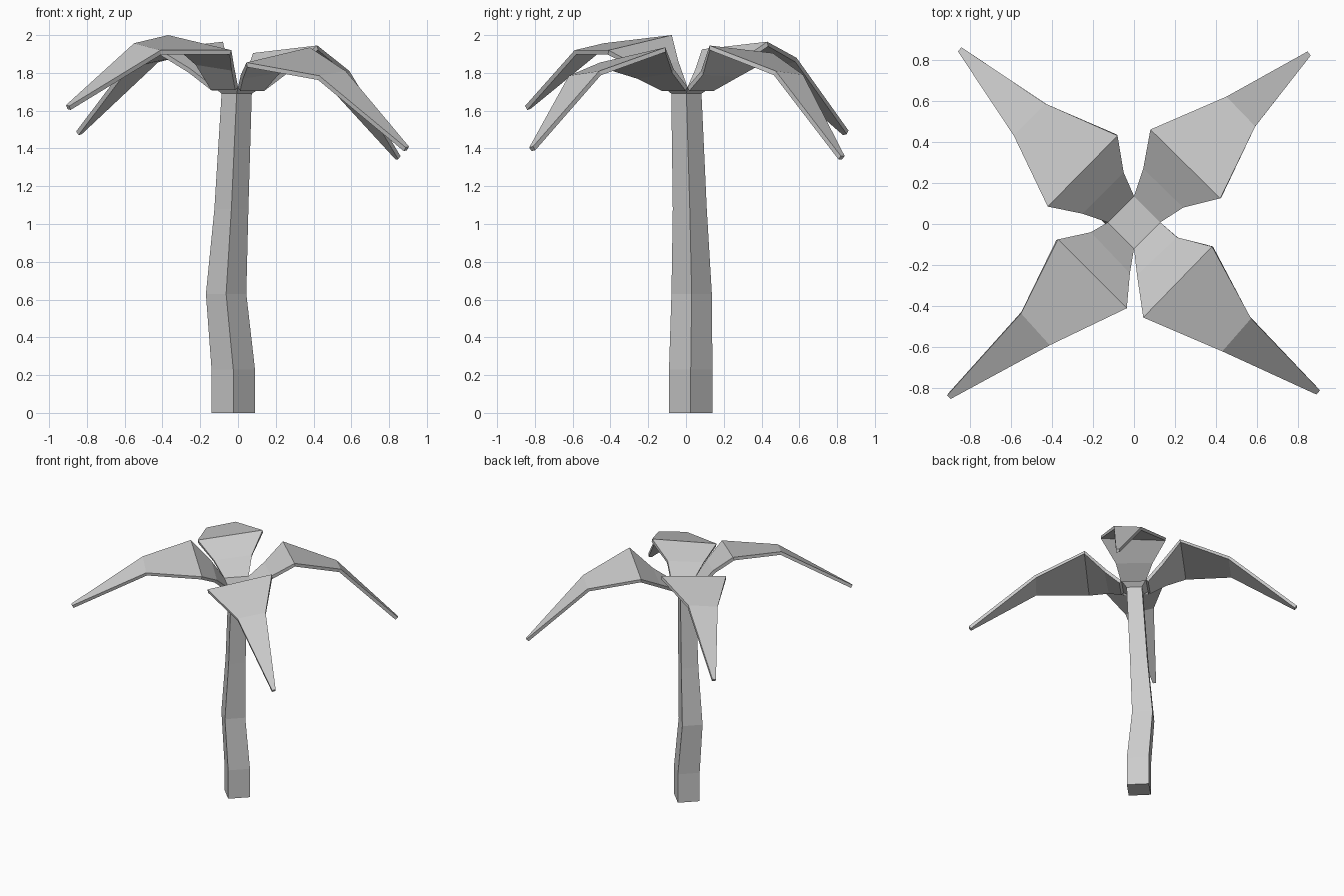
import bpy


def make_object(name, verts, faces):
    mesh = bpy.data.meshes.new(name)
    mesh.from_pydata(verts, [], faces)
    mesh.update()
    obj = bpy.data.objects.new(name, mesh)
    bpy.context.collection.objects.link(obj)
    return obj


# Trunk: diamond rings (centre x, centre y, half diagonal, height), flared at the crown
rings = [(-0.025, 0.025, 0.115, 0), (-0.025, 0.025, 0.115, 0.23),
         (-0.063, 0.03, 0.107, 0.63), (-0.035, 0.02, 0.09, 1.08),
         (-0.007, 0.002, 0.08, 1.69), (0, 0.008, 0.128, 1.725)]
verts = [(x + h * dx, y + h * dy, z) for x, y, h, z in rings
         for dx, dy in ((1, 0), (0, 1), (-1, 0), (0, -1))]
faces = [(4 * r + i, 4 * r + (i + 1) % 4, 4 * r + 4 + (i + 1) % 4, 4 * r + 4 + i)
         for r in range(len(rings) - 1) for i in range(4)]
top = 4 * (len(rings) - 1)
faces += [(3, 2, 1, 0), (top, top + 1, top + 2, top + 3)]
make_object("trunk", verts, faces)

# Leaves: rows from crown to tip, each row gives its clockwise and counterclockwise edge
leaves = {
    "leaf_back_right": [
        ((0.24, 0.08, 1.81), (0.045, 0.27, 1.80)),
        ((0.42, 0.125, 1.945), (0.08, 0.46, 1.905)),
        ((0.59, 0.475, 1.81), (0.45, 0.62, 1.79)),
        ((0.86, 0.82, 1.36), (0.845, 0.84, 1.36))],
    "leaf_back_left": [
        ((-0.05, 0.25, 1.84), (-0.25, 0.05, 1.82)),
        ((-0.08, 0.43, 1.965), (-0.42, 0.085, 1.925)),
        ((-0.43, 0.585, 1.88), (-0.585, 0.43, 1.85)),
        ((-0.84, 0.86, 1.495), (-0.857, 0.84, 1.49))],
    "leaf_front_left": [
        ((-0.21, -0.04, 1.86), (-0.02, -0.24, 1.83)),
        ((-0.37, -0.075, 2.0), (-0.035, -0.41, 1.92)),
        ((-0.55, -0.435, 1.957), (-0.41, -0.59, 1.92)),
        ((-0.91, -0.835, 1.63), (-0.893, -0.852, 1.625))],
    "leaf_front_right": [
        ((0.015, -0.25, 1.79), (0.21, -0.065, 1.82)),
        ((0.045, -0.455, 1.855), (0.38, -0.11, 1.935)),
        ((0.43, -0.62, 1.785), (0.57, -0.46, 1.81)),
        ((0.888, -0.83, 1.405), (0.905, -0.81, 1.41))],
}
corners = verts[top:]
for i, (name, rows) in enumerate(leaves.items()):
    rows = [(corners[i], corners[(i + 1) % 4])] + rows
    points = [p for row in rows for p in row]
    quads = [(2 * r, 2 * r + 2, 2 * r + 3, 2 * r + 1) for r in range(len(rows) - 1)]
    leaf = make_object(name, points, quads)
    solid = leaf.modifiers.new("thickness", 'SOLIDIFY')
    solid.thickness = 0.025
    solid.offset = -1
